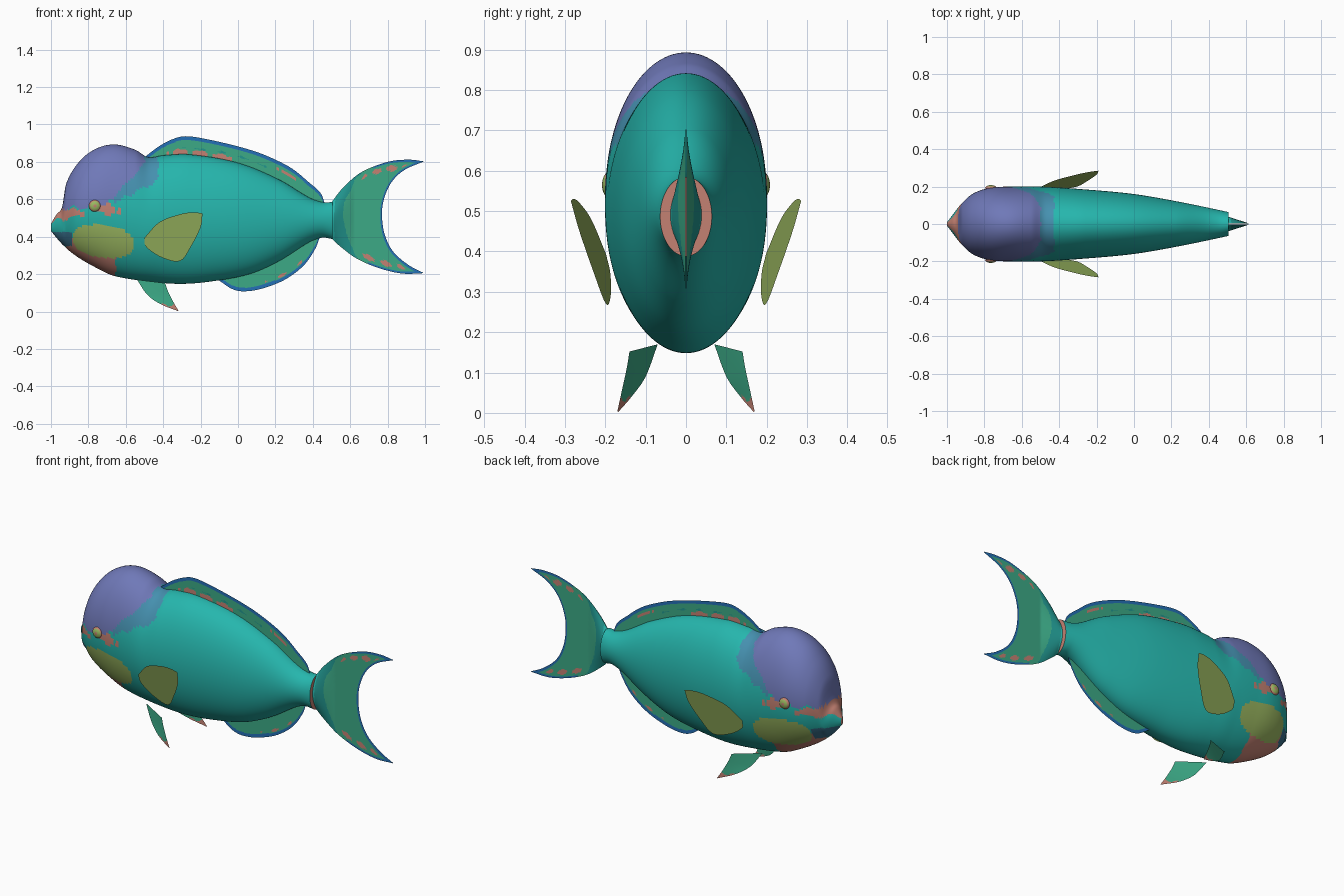
import bpy
import bmesh
from math import sin, cos, pi, sqrt
from mathutils import Vector

if "Cube" in bpy.data.objects:
    bpy.data.objects.remove(bpy.data.objects["Cube"], do_unlink=True)

COLOURS = {
    "teal": (.019, .47, .42),
    "deep teal": (.015, .30, .27),
    "indigo": (.16, .19, .48),
    "collar blue": (.06, .28, .43),
    "steel blue": (.04, .16, .26),
    "yellow green": (.33, .48, .12),
    "salmon": (.55, .22, .17),
    "fin green": (.045, .40, .24),
    "fin blue": (.017, .16, .47),
}
MATS = {}
for label, rgb in COLOURS.items():
    mat = bpy.data.materials.new(label)
    mat.use_nodes = True
    mat.diffuse_color = (*rgb, 1)
    bsdf = mat.node_tree.nodes["Principled BSDF"]
    bsdf.inputs["Base Color"].default_value = (*rgb, 1)
    bsdf.inputs["Roughness"].default_value = .6
    MATS[label] = mat


def curve(points, t):
    """Smooth curve through the points, t from 0 to 1."""
    p = [Vector(q) for q in points]
    s = min(max(t, 0), 1) * (len(p) - 1)
    i = min(int(s), len(p) - 2)
    f = s - i
    a, b = p[i], p[i + 1]
    before = p[i - 1] if i else a * 2 - b
    after = p[i + 2] if i + 2 < len(p) else b * 2 - a
    m, n = (b - before) / 2, (after - a) / 2
    return (a * (1 + 2 * f) * (1 - f) ** 2 + m * f * (1 - f) ** 2
            + b * f * f * (3 - 2 * f) + n * f * f * (f - 1))


def profile(points, x):
    """Smooth height of a profile at x."""
    i = 0
    while i < len(points) - 2 and x > points[i + 1][0]:
        i += 1

    def slope(k):
        lo, hi = points[max(k - 1, 0)], points[min(k + 1, len(points) - 1)]
        return (hi[1] - lo[1]) / (hi[0] - lo[0])
    (x0, a), (x1, b) = points[i], points[i + 1]
    h = x1 - x0
    f = (x - x0) / h
    return (a * (1 + 2 * f) * (1 - f) ** 2 + slope(i) * h * f * (1 - f) ** 2
            + b * f * f * (3 - 2 * f) + slope(i + 1) * h * f * f * (f - 1))


def surface(name, nu, nv, place, rule, closed=False, mirror=False):
    """Grid surface; rule(centre, u, v) names the colour of each face."""
    bm = bmesh.new()
    rows = [[bm.verts.new(place(i / nu, j / nv))
             for j in range(nv if closed else nv + 1)] for i in range(nu + 1)]
    mesh = bpy.data.meshes.new(name)
    slots = []
    for i in range(nu):
        for j in range(nv):
            k = (j + 1) % len(rows[i])
            face = bm.faces.new((rows[i][j], rows[i][k], rows[i + 1][k], rows[i + 1][j]))
            label = rule(face.calc_center_median(), (i + .5) / nu, (j + .5) / nv)
            if label not in slots:
                slots.append(label)
                mesh.materials.append(MATS[label])
            face.material_index = slots.index(label)
            face.smooth = True
    if closed:
        bm.faces.new(rows[0])
        bm.faces.new(rows[-1])
        bmesh.ops.recalc_face_normals(bm, faces=bm.faces)
    bm.to_mesh(mesh)
    bm.free()
    obj = bpy.data.objects.new(name, mesh)
    bpy.context.collection.objects.link(obj)
    if mirror:
        mod = obj.modifiers.new("Mirror", "MIRROR")
        mod.use_axis = (False, True, False)
    bpy.ops.object.select_all(action="DESELECT")
    obj.select_set(True)
    bpy.context.view_layer.objects.active = obj
    bpy.ops.object.shade_smooth_by_angle(angle=.7)
    return obj


# Body: elliptical sections between back, belly and width profiles
BACK = [(-1, .47), (-.97, .52), (-.94, .56), (-.92, .68), (-.85, .80), (-.76, .87),
        (-.66, .893), (-.55, .865), (-.48, .825), (-.4, .835), (-.26, .84), (0, .795),
        (.22, .705), (.38, .61), (.45, .585), (.505, .585)]
BELLY = [(-1, .43), (-.94, .36), (-.87, .30), (-.76, .235), (-.66, .19), (-.47, .16),
         (-.31, .148), (-.15, .16), (.06, .20), (.22, .27), (.38, .37), (.45, .395),
         (.505, .388)]
WIDTH = [(-1, .01), (-.98, .035), (-.93, .1), (-.865, .16), (-.77, .193), (-.65, .2),
         (-.5, .2), (-.29, .187), (0, .16), (.25, .117), (.505, .064)]


def body_place(u, v):
    x = -1 + 1.505 * u ** 1.3
    top, low = profile(BACK, x), profile(BELLY, x)
    a = 2 * pi * v
    return (x, profile(WIDTH, x) * sin(a), (top + low) / 2 + (top - low) / 2 * cos(a))


def body_rule(c, u, v):
    x, z = c.x, c.z
    wave = .008 * sin(x * 70) + .005 * sin(z * 90)
    dx, dz = x + .72, z - .375 + .1 * (x + .72)
    if x < -.82 and .49 + .2 * (x + .95) + wave < z < .56 - .15 * (x + .95) + wave:
        return "salmon"
    if -.76 < x < -.63 and abs(z - .545 + .1 * (x + .7)) < .02 + wave:
        return "salmon"
    if (abs(dx) / .163) ** 2.4 + (abs(dz) / .087) ** 2.4 < 1:
        return "yellow green"
    if x < -.885 and .35 < z < .425:
        return "steel blue"
    if -.92 < x < -.645 + wave and z < .40 - .3 * (x + .91):
        return "salmon"
    if x < -.5 + wave and z > .555 + max(0, x + .72) * 1.05 + wave:
        return "indigo"
    if x < -.435 + wave and z > .59 + max(0, x + .65) * .5 + wave:
        return "collar blue"
    return "teal"


surface("body", 190, 120, body_place, body_rule, closed=True)


# Eyes: shallow domes with a coloured rim
def eye_place(u, v):
    r = .032 * sin(u * pi / 2)
    return (-.765 + r * cos(2 * pi * v), .19 + .018 * cos(u * pi / 2),
            .565 + r * sin(2 * pi * v))


surface("eyes", 12, 24, eye_place,
        lambda c, u, v: "salmon" if u > .62 or u < .2 else "yellow green", mirror=True)


# Dorsal and anal fins: thin sheets rising out of the body
def median_fin(name, edge, body_line, inset, streak):
    def place(u, v):
        tip = curve(edge, u)
        root = Vector((tip.x, profile(body_line, tip.x) + inset))
        p = root.lerp(tip, v)
        return (p.x, 0, p.y)

    def rule(c, u, v):
        tip = curve(edge, u)
        rim = abs(tip.y - c.z)
        if rim < .02 or u < .02 or u > .98:
            return "fin blue"
        rise = abs(c.z - profile(body_line, c.x))
        return streak(c, rise, rim)
    surface(name, 110, 32, place, rule)


def dorsal_streak(c, rise, rim):
    wave = sin(c.x * 55) + .5 * sin(c.x * 130)
    if -.38 < c.x < -.02 and rise < .022 + .006 * wave and wave > -.7:
        return "salmon"
    if .18 < c.x < .34 and abs(rim - .045) < .008 and wave > -.6:
        return "salmon"
    if -.3 < c.x < .15 and abs(rise - .035) < .006 * wave:
        return "deep teal"
    return "fin green"


def anal_streak(c, rise, rim):
    wave = sin(c.x * 60)
    return "salmon" if .14 < c.x < .34 and abs(rim - .032) < .009 * wave else "fin green"


median_fin("dorsal_fin", [(-.5, .825), (-.42, .885), (-.34, .925), (-.27, .937), (-.15, .918),
                          (.01, .88), (.14, .838), (.28, .77), (.38, .69), (.44, .635),
                          (.465, .575)], BACK, -.03, dorsal_streak)
median_fin("anal_fin", [(-.1, .165), (-.03, .12), (.035, .108), (.13, .123), (.25, .17),
                        (.35, .245), (.41, .33), (.435, .39)], BELLY, .03, anal_streak)

# Tail fin: wedge at the root thinning to a crescent sheet
TAIL_TOP = [(.49, .57), (.56, .66), (.66, .745), (.80, .80), (.91, .812), (.995, .803)]
TAIL_LOW = [(.49, .40), (.55, .345), (.64, .28), (.76, .23), (.88, .203), (.995, .205)]
TAIL_END = [(.995, .205), (.91, .25), (.83, .32), (.785, .41), (.77, .51), (.78, .60),
            (.82, .69), (.89, .757), (.995, .803)]


def tail_place(u, v):
    low, top = curve(TAIL_LOW, u), curve(TAIL_TOP, u)
    chord = Vector(TAIL_LOW[-1]).lerp(Vector(TAIL_TOP[-1]), v)
    p = low.lerp(top, v) + (curve(TAIL_END, v) - chord) * u ** 1.5
    y = .0015 + .042 * max(0, (.62 - p.x) / .13) * sin(pi * v)
    return (p.x, y, p.y)


def tail_rule(c, u, v):
    side = abs(v - .5) * 2
    if u > .945 or (side > .95 and u > .5):
        return "fin blue"
    wave = sin(c.x * 75 + c.z * 20)
    if .45 < u < .9 and abs(side - .8) < .05 + .03 * wave and wave > -.5:
        return "salmon"
    if u < .28 + .12 * side + .02 * wave:
        return "teal" if u < .1 else "deep teal"
    return "fin green"


surface("tail_fin", 70, 70, tail_place, tail_rule, mirror=True)


# Paired fins: sheets spanned between a leading and a trailing edge
def paired_fin(name, lead, trail, rule):
    def place(u, v):
        return curve(lead, u).lerp(curve(trail, u), v)
    surface(name, 28, 14, place, rule, mirror=True)


def splay(points):
    return [(x, .2 + .17 * (x + .5) + .26 * (z - .4), z) for x, z in points]


paired_fin("pectoral_fins",
           splay([(-.5, .395), (-.42, .478), (-.31, .52), (-.24, .53), (-.19, .525)]),
           splay([(-.5, .39), (-.49, .345), (-.41, .29), (-.31, .27), (-.25, .35),
                  (-.2, .45), (-.19, .52)]),
           lambda c, u, v: "yellow green")
paired_fin("pelvic_fins",
           [(-.54, .07, .17), (-.485, .10, .09), (-.415, .135, .04), (-.32, .168, .002)],
           [(-.39, .14, .152), (-.375, .147, .11), (-.345, .16, .05), (-.318, .17, .004)],
           lambda c, u, v: "salmon" if c.z < .035 + .008 * sin(c.x * 90) else "fin green")
